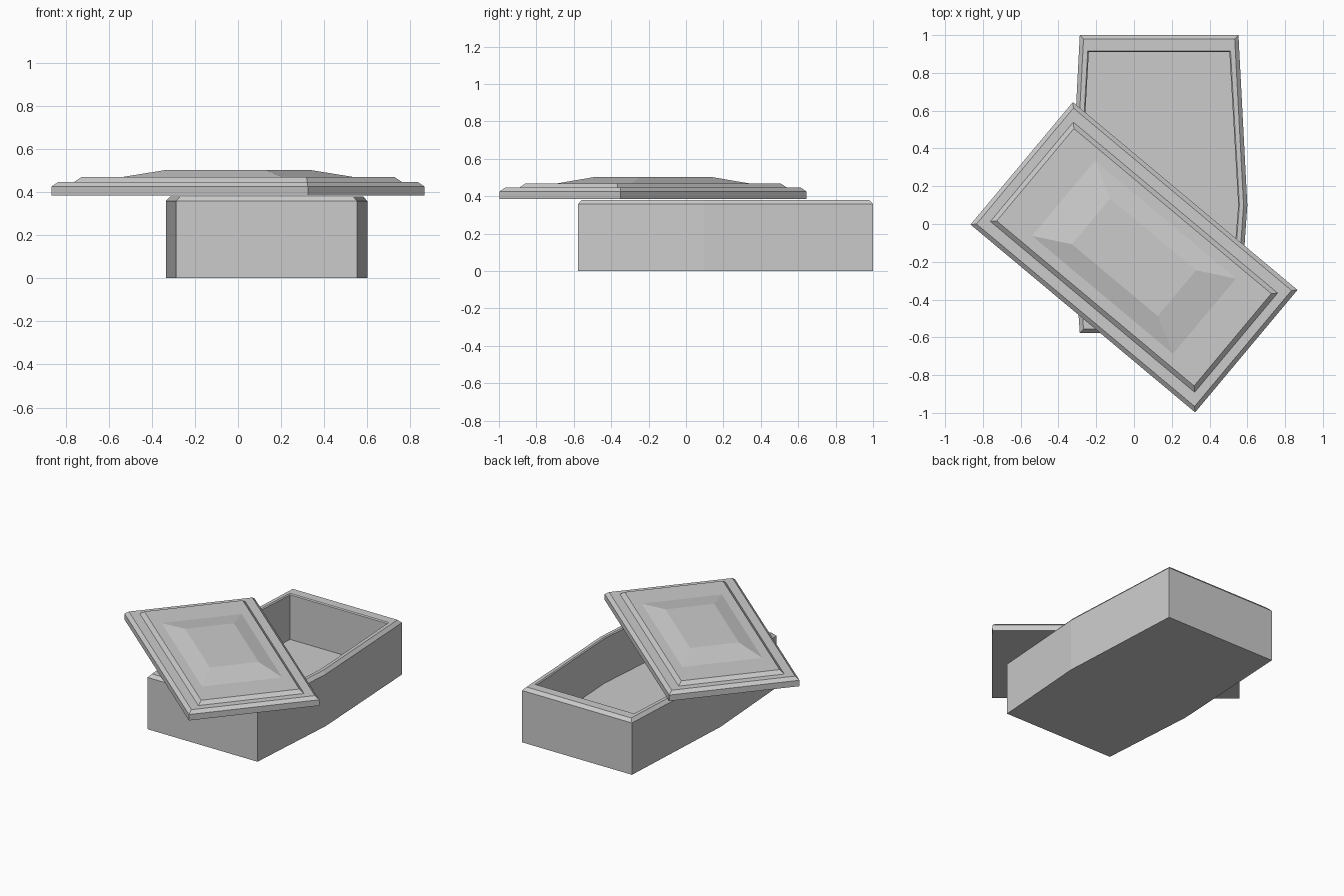
import bpy, math

if "Cube" in bpy.data.objects:
    bpy.data.objects.remove(bpy.data.objects["Cube"])


def loft(name, rings):
    """Join equal-sized vertex rings with quads and cap both ends."""
    n = len(rings[0])
    verts = [v for ring in rings for v in ring]
    faces = [(k*n + i, k*n + (i+1) % n, (k+1)*n + (i+1) % n, (k+1)*n + i)
             for k in range(len(rings) - 1) for i in range(n)]
    faces += [tuple(reversed(range(n))), tuple(range(len(verts) - n, len(verts)))]
    mesh = bpy.data.meshes.new(name)
    mesh.from_pydata(verts, [], faces)
    obj = bpy.data.objects.new(name, mesh)
    bpy.context.collection.objects.link(obj)
    return obj


def six_sided(dx, dy, z):
    """Tapered six-sided outline, moved inward by dx and dy."""
    e, m = 0.42 - dx, 0.467 - dx
    y0, y1, ym = -0.577 + dy, 1.0 - dy, 0.1
    return [(-e, y0, z), (e, y0, z), (m, ym, z), (e, y1, z), (-e, y1, z), (-m, ym, z)]


def rect(length, width, z):
    a, b = length / 2, width / 2
    return [(-a, -b, z), (a, -b, z), (a, b, z), (-a, b, z)]


# hollow box: outer wall, bevelled rim, inner wall, floor
box = loft("box", [six_sided(*r) for r in (
    (0, 0, 0), (0, 0, 0.358), (0.02, 0.02, 0.38),
    (0.042, 0.083, 0.38), (0.048, 0.089, 0.373), (0.048, 0.089, 0.065))])
box.location.x = 0.133

# stepped lid slab with raised centre, turned askew
lid = loft("lid", [rect(*r) for r in (
    (1.55, 0.845, 0.384), (1.55, 0.845, 0.425), (1.505, 0.80, 0.446),
    (1.41, 0.685, 0.446), (1.362, 0.637, 0.469),
    (0.973, 0.519, 0.469), (0.593, 0.316, 0.503))])
lid.location.y = -0.176
lid.rotation_euler.z = math.radians(-39.9)
